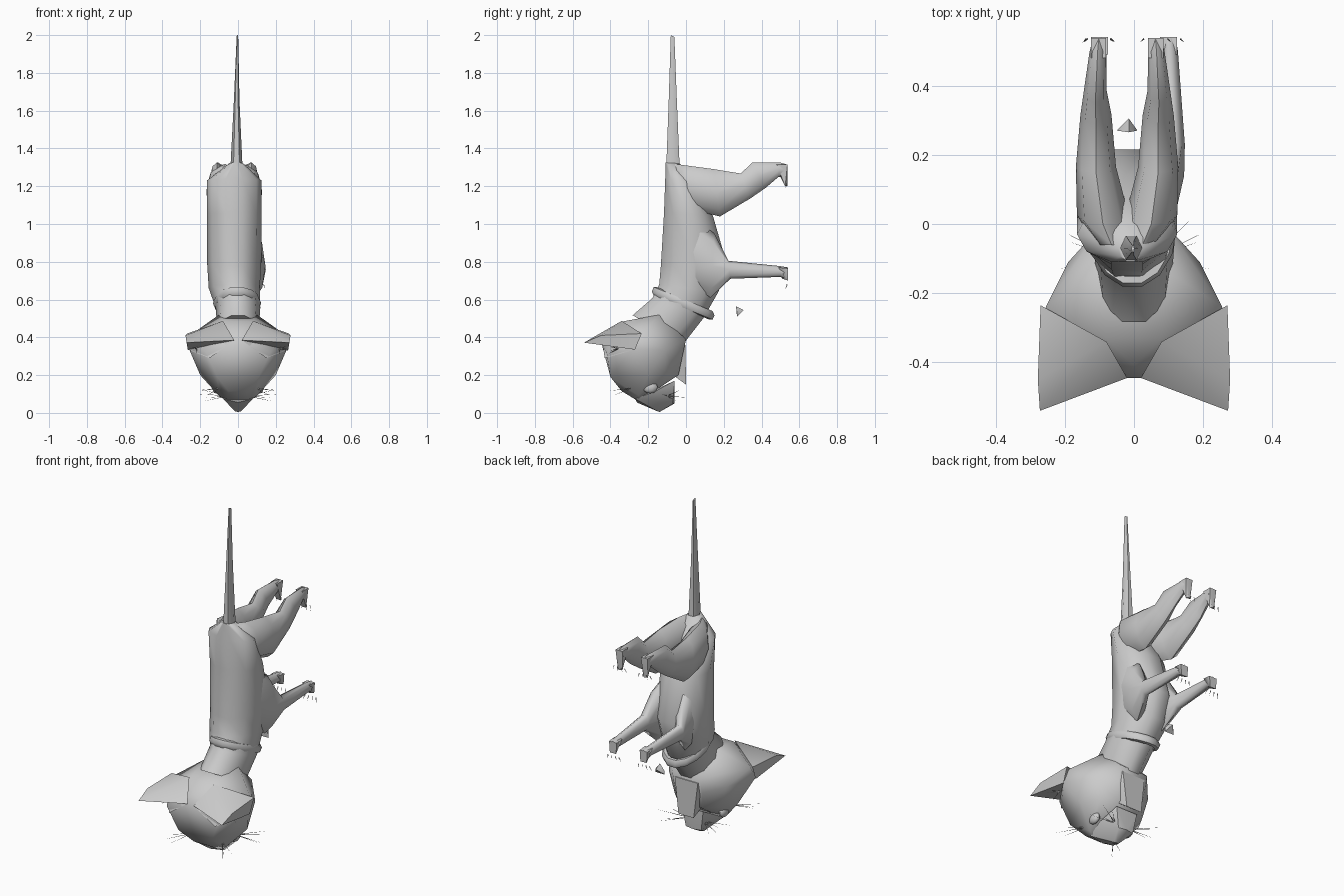
import bpy, bmesh, math, random
from mathutils import Vector

if "Cube" in bpy.data.objects:
    bpy.data.objects.remove(bpy.data.objects["Cube"])

random.seed(3)


def finish(name, bm, angle=60):
    bmesh.ops.recalc_face_normals(bm, faces=bm.faces)
    me = bpy.data.meshes.new(name)
    bm.to_mesh(me)
    bm.free()
    ob = bpy.data.objects.new(name, me)
    bpy.context.collection.objects.link(ob)
    bpy.ops.object.select_all(action='DESELECT')
    ob.select_set(True)
    bpy.context.view_layer.objects.active = ob
    bpy.ops.object.shade_smooth_by_angle(angle=math.radians(angle))
    return ob


def loft(name, rings, n=8, s=1, ox=0.0, angle=62):
    # each ring: x centre, x radius, then two opposite (y, z) points seen from the side
    bm = bmesh.new()
    loops = []
    for cx, rx, y0, z0, y1, z1 in rings:
        loop = []
        for i in range(n):
            a = 2 * math.pi * i / n
            t = (1 + math.sin(a)) / 2
            loop.append(bm.verts.new((ox + s * cx + rx * math.cos(a),
                                      y0 + (y1 - y0) * t, z0 + (z1 - z0) * t)))
        loops.append(loop)
    for a, b in zip(loops, loops[1:]):
        for i in range(n):
            bm.faces.new((a[i], a[(i + 1) % n], b[(i + 1) % n], b[i]))
    bm.faces.new(loops[0])
    bm.faces.new(loops[-1])
    return finish(name, bm, angle)


def hull(name, pts, mirror=True, angle=50):
    bm = bmesh.new()
    for x, y, z in pts:
        bm.verts.new((x, y, z))
        if mirror and x:
            bm.verts.new((-x, y, z))
    r = bmesh.ops.convex_hull(bm, input=bm.verts)
    bmesh.ops.delete(bm, geom=list({v for v in r['geom_interior'] if isinstance(v, bmesh.types.BMVert)}),
                     context='VERTS')
    return finish(name, bm, angle)


def spikes(name, pairs, w):
    # thin three-sided needles from base to tip
    bm = bmesh.new()
    for p, q in pairs:
        p, q = Vector(p), Vector(q)
        u = (q - p).orthogonal().normalized() * w
        v = (q - p).normalized().cross(u)
        base = [bm.verts.new(p + u * math.cos(k * 2.094) + v * math.sin(k * 2.094)) for k in range(3)]
        tip = bm.verts.new(q)
        for k in range(3):
            bm.faces.new((base[k], base[(k + 1) % 3], tip))
    return finish(name, bm)


# hanging torso and neck
loft("body", [(-.01, .035, -.11, 1.325, -.03, 1.32), (-.02, .145, -.114, 1.24, .055, 1.22),
              (-.02, .145, -.123, 1.06, .15, 1.04), (-.02, .143, -.142, .78, .225, .79),
              (-.02, .135, -.15, .68, .18, .64), (0, .118, -.185, .61, .1, .5),
              (0, .11, -.29, .52, .0, .37)], n=10)

# tail
loft("tail", [(-.008, .032, -.11, 1.3, -.028, 1.3), (-.007, .015, -.095, 1.65, -.045, 1.65),
              (-.003, .004, -.082, 2.0, -.06, 1.99)], n=6)

# legs
for s, side in ((-1, "left"), (1, "right")):
    loft("hind_leg_" + side, [(.045, .045, -.06, 1.1, -.06, 1.318), (.07, .075, .05, 1.07, .0, 1.31),
                              (.09, .058, .18, 1.04, .15, 1.29),
                              (.09, .045, .34, 1.135, .29, 1.267), (.092, .033, .42, 1.19, .35, 1.325),
                              (.085, .024, .49, 1.25, .5, 1.325), (.082, .02, .515, 1.25, .535, 1.315)],
         s=s, ox=-.02, n=8)
    loft("front_leg_" + side, [(.07, .05, .0, .7, .06, 1.02), (.085, .06, .13, .61, .15, .95),
                               (.115, .032, .235, .71, .225, .805), (.103, .024, .5, .72, .5, .777),
                               (.1, .02, .54, .7, .54, .77)], s=s, n=8)
    # drooping toes and claws
    hx, fx = -.02 + s * .083, s * .1
    hull("hind_paw_" + side, [(hx - .022, .48, 1.315), (hx + .022, .48, 1.315), (hx - .022, .537, 1.315),
                              (hx + .022, .537, 1.315), (hx - .015, .525, 1.2), (hx + .015, .525, 1.2),
                              (hx, .537, 1.2), (hx, .5, 1.25)], False)
    hull("front_paw_" + side, [(fx - .025, .49, .77), (fx + .025, .49, .77), (fx - .025, .54, .765),
                               (fx + .025, .54, .765), (fx - .02, .54, .7), (fx + .02, .54, .7),
                               (fx, .51, .71)], False)
    spikes("claws_" + side, [((x + d, .535, z), (x + d * 1.3, .525, z - .028))
                             for x, z in ((hx, 1.215), (fx, .68)) for d in (-.035, -.012, .012, .035)], .003)

# skull, with muzzle and open lower jaw
hull("head", [(.1, -.14, .52), (.09, .0, .39), (.08, -.33, .485), (.0, -.41, .43), (.04, -.445, .36),
              (.17, -.42, .32), (.11, -.4, .19), (.05, -.34, .115), (.26, -.28, .34), (.255, -.24, .41),
              (.2, -.2, .2), (.19, -.11, .33), (.15, -.11, .2), (.09, -.02, .3), (.08, -.04, .2),
              (.1, -.25, .09), (.06, -.25, .06)], angle=55)
hull("muzzle", [(.08, -.27, .075), (0, -.26, .055), (.015, -.15, .008), (0, -.14, .005), (.05, -.07, .05),
                (.1, -.17, .11), (.07, -.06, .17), (0, -.06, .05)], angle=40)
hull("lower_jaw", [(.075, -.055, .3), (.06, -.055, .19), (.05, .0, .15), (.0, .0, .15), (.075, -.003, .36),
                   (.09, -.03, .37)], angle=40)

# cupped ears, opening towards the face
for s, side in ((-1, "left"), (1, "right")):
    bm = bmesh.new()
    P = [(.272, -.54, .372), (.02, -.445, .385), (.08, -.34, .487), (.27, -.235, .42),
         (.266, -.27, .335), (.19, -.37, .35), (.278, -.45, .41), (.15, -.43, .29)]
    v = [bm.verts.new((s * x, y, z)) for x, y, z in P]
    for f in ((0, 1, 2), (0, 2, 6), (2, 3, 6), (3, 4, 6), (4, 0, 6), (0, 5, 1), (0, 4, 5), (5, 7, 1), (5, 4, 7)):
        bm.faces.new([v[i] for i in f])
    finish("ear_" + side, bm)
    spikes("ear_hairs_" + side, [((s * .22, -.36, .34), (s * (.22 + random.uniform(-.02, .05)),
                                 -.4 + random.uniform(-.03, .03), .31 + .02 * k)) for k in range(4)], .004)
    # flattened almond eye set into the face
    bm = bmesh.new()
    bmesh.ops.create_uvsphere(bm, u_segments=10, v_segments=6, radius=.04)
    for q in bm.verts:
        q.co = Vector((s * (q.co.x * .5 + .117), q.co.y - .19, q.co.z * .8 + .135))
    finish("eye_" + side, bm)
    # whiskers and brow hairs
    spikes("whiskers_" + side, [((s * .05, -.1, .09), (s * x, y, z)) for x, y, z in
                                ((.21, -.02, .125), (.22, -.13, .1), (.17, .02, .08), (.19, -.05, .06))], .0025)
    spikes("brow_hairs_" + side, [((s * .1, -.29, .13), (s * x, y, z)) for x, y, z in
                                  ((.2, -.42, .115), (.17, -.39, .09), (.21, -.36, .12))], .0025)

# collar, sunk into the sides of the neck
bm = bmesh.new()
M, m = 14, 6
g = [[bm.verts.new((-.005 + (.108 + .02 * math.cos(b)) * math.cos(a),
                    -.015 + (.15 + .02 * math.cos(b)) * math.sin(a),
                    .58 - .065 * math.sin(a) + .026 * math.sin(b)))
      for b in [2 * math.pi * j / m for j in range(m)]] for a in [2 * math.pi * i / M for i in range(M)]]
for i in range(M):
    for j in range(m):
        bm.faces.new((g[i][j], g[(i + 1) % M][j], g[(i + 1) % M][(j + 1) % m], g[i][(j + 1) % m]))
finish("collar", bm)
# collar tag
hull("collar_tag", [(-.05, .27, .51), (.01, .27, .51), (-.05, .27, .53), (.01, .27, .53),
                    (-.015, .305, .545), (-.015, .265, .565)], False)
